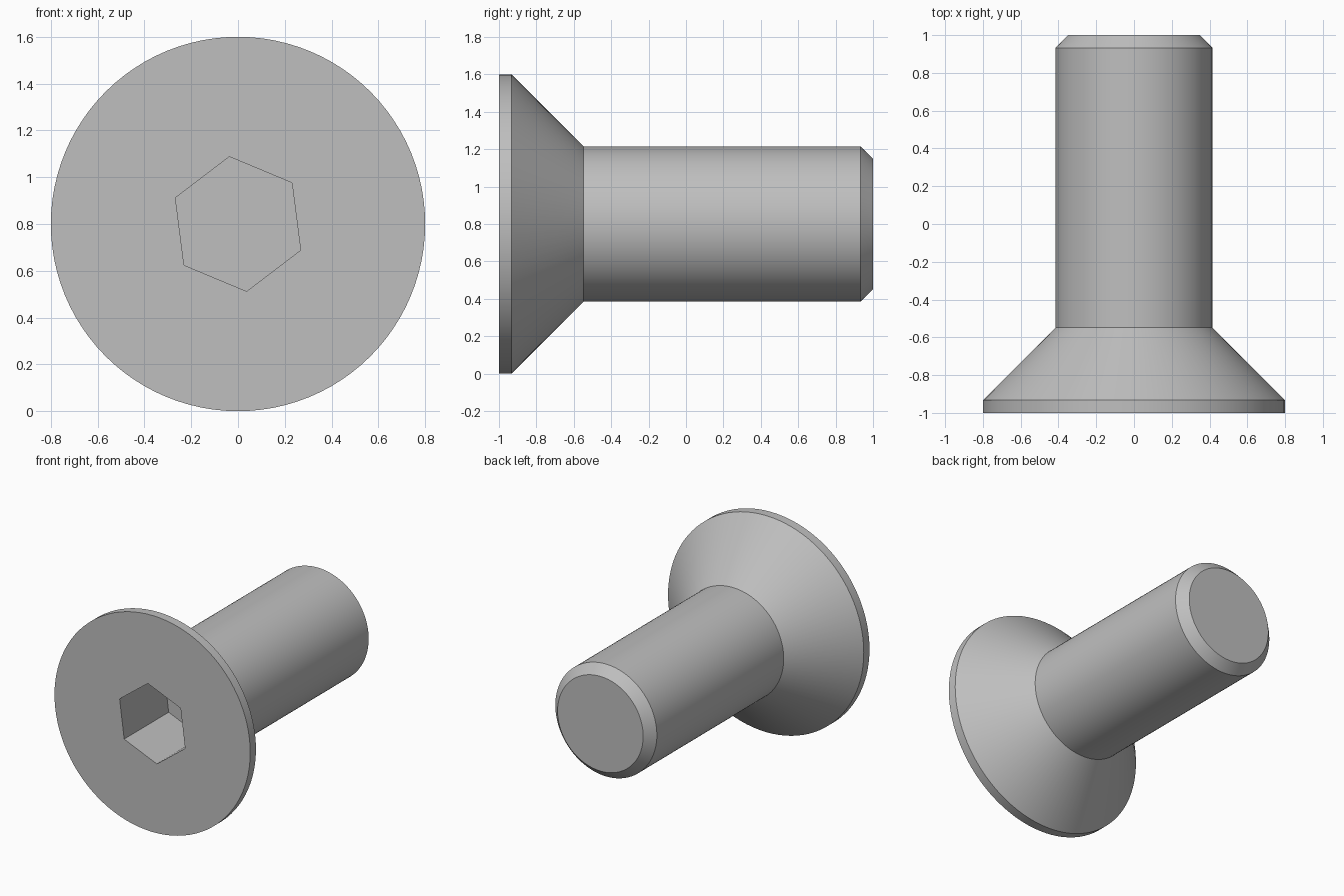
import bpy
import bmesh
from math import cos, pi, radians, sin

if "Cube" in bpy.data.objects:
    bpy.data.objects.remove(bpy.data.objects["Cube"])

SEGMENTS = 96
TURN = radians(37.3)      # direction of the first socket corner
AXIS_Z = 0.8
SOCKET_RADIUS = 0.29      # centre to corner
SOCKET_FLOOR = -0.48

steel = bpy.data.materials.new("grey steel")
steel.use_nodes = True
colour = (0.52, 0.52, 0.52, 1)
steel.diffuse_color = colour
steel.node_tree.nodes["Principled BSDF"].inputs["Base Color"].default_value = colour


def ring(bm, y, radius, hexagonal=False):
    """One loop of vertices around the screw axis."""
    verts = []
    for i in range(SEGMENTS):
        a = 2 * pi * i / SEGMENTS
        r = radius
        if hexagonal:
            r *= cos(pi / 6) / cos(a % (pi / 3) - pi / 6)
        verts.append(bm.verts.new((r * cos(a + TURN), y, AXIS_Z + r * sin(a + TURN))))
    return verts


bm = bmesh.new()

# Hexagonal socket, flat head, countersink, shank and chamfered tip
rings = [
    ring(bm, SOCKET_FLOOR, SOCKET_RADIUS, True),
    ring(bm, -1, SOCKET_RADIUS, True),
    ring(bm, -1, 0.8),
    ring(bm, -0.933, 0.8),
    ring(bm, -0.548, 0.415),
    ring(bm, 0.933, 0.415),
    ring(bm, 1, 0.35),
]
for a, b in zip(rings, rings[1:]):
    for i in range(SEGMENTS):
        j = (i + 1) % SEGMENTS
        bm.faces.new((a[i], a[j], b[j], b[i]))

# Socket floor and tip end
bm.faces.new(rings[0])
bm.faces.new(rings[-1])
bmesh.ops.recalc_face_normals(bm, faces=bm.faces)

mesh = bpy.data.meshes.new("countersunk_screw")
bm.to_mesh(mesh)
bm.free()
mesh.materials.append(steel)
screw = bpy.data.objects.new("countersunk_screw", mesh)
bpy.context.collection.objects.link(screw)

# Smooth round sides, crisp rims and socket corners
bpy.ops.object.select_all(action="DESELECT")
screw.select_set(True)
bpy.context.view_layer.objects.active = screw
bpy.ops.object.shade_smooth_by_angle(angle=radians(30))
